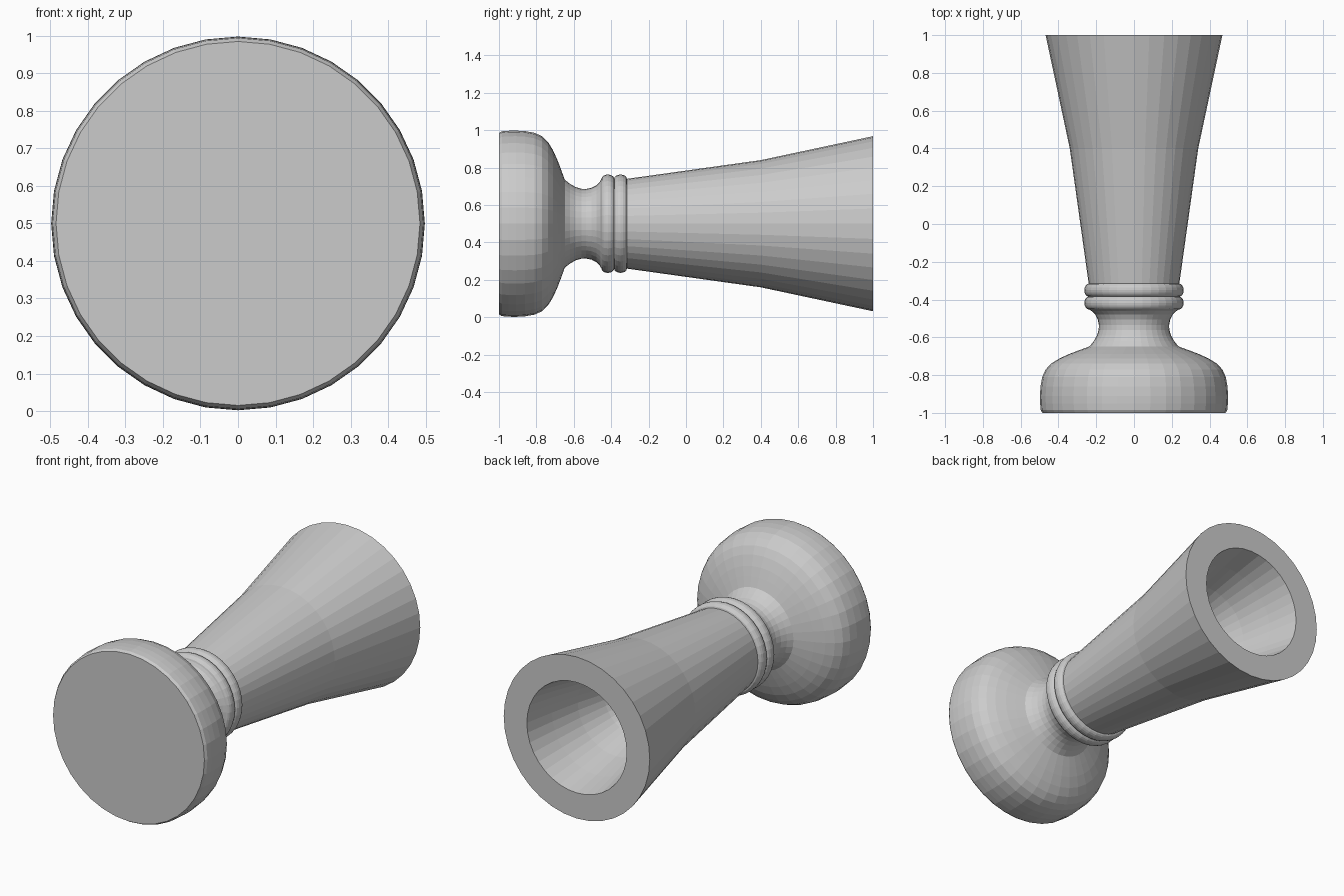
import bpy
import math

if "Cube" in bpy.data.objects:
    bpy.data.objects.remove(bpy.data.objects["Cube"])

SIDES = 36
CENTRE_Z = 0.5

grey = bpy.data.materials.new("plain grey")
grey.diffuse_color = (0.6, 0.6, 0.6, 1)
grey.use_nodes = True
grey.node_tree.nodes["Principled BSDF"].inputs["Base Color"].default_value = grey.diffuse_color


def lathe(name, profile):
    """Turn (radius, y) points around the lengthwise y axis."""
    verts, rings, faces = [], [], []
    for r, y in profile:
        start = len(verts)
        count = SIDES if r > 0 else 1
        for k in range(count):
            a = 2 * math.pi * k / SIDES
            verts.append((r * math.sin(a), y, CENTRE_Z + r * math.cos(a)))
        rings.append([start + k % count for k in range(SIDES + 1)])
    for low, high in zip(rings, rings[1:]):
        for k in range(SIDES):
            quad = (low[k], low[k + 1], high[k + 1], high[k])
            faces.append(tuple(dict.fromkeys(quad)))
    mesh = bpy.data.meshes.new(name)
    mesh.from_pydata(verts, [], faces)
    mesh.materials.append(grey)
    obj = bpy.data.objects.new(name, mesh)
    bpy.context.collection.objects.link(obj)
    return obj


def bead_profile(y0, y1, r_in, r_out, steps=8):
    """Half-round moulding between two positions along the axis."""
    mid, half = (y0 + y1) / 2, (y1 - y0) / 2
    return [(r_in + (r_out - r_in) * math.sin(math.pi * i / steps),
             mid - half * math.cos(math.pi * i / steps))
            for i in range(steps + 1)]


# Rounded base with its flat end
lathe("base", [(0, -1), (0.485, -1), (0.494, -0.985), (0.497, -0.95),
               (0.498, -0.91), (0.495, -0.86), (0.486, -0.81),
               (0.468, -0.77), (0.437, -0.738), (0.395, -0.712),
               (0.34, -0.687), (0.29, -0.668), (0.235, -0.648)])

# Concave waist
lathe("neck", [(0.235, -0.648), (0.213, -0.62), (0.196, -0.59),
               (0.187, -0.56), (0.186, -0.535), (0.192, -0.505),
               (0.206, -0.478), (0.225, -0.46), (0.24, -0.452)])

# Two mouldings
lathe("lower_ring", bead_profile(-0.452, -0.384, 0.24, 0.263))
lathe("upper_ring", bead_profile(-0.384, -0.316, 0.24, 0.263))

# Flared horn, thick rim and tapering hollow
lathe("horn", [(0.24, -0.316), (0.34, 0.4), (0.468, 1), (0.32, 1),
               (0.285, 0.82), (0.245, 0.64), (0.195, 0.47),
               (0.135, 0.34), (0.07, 0.26), (0, 0.235)])
